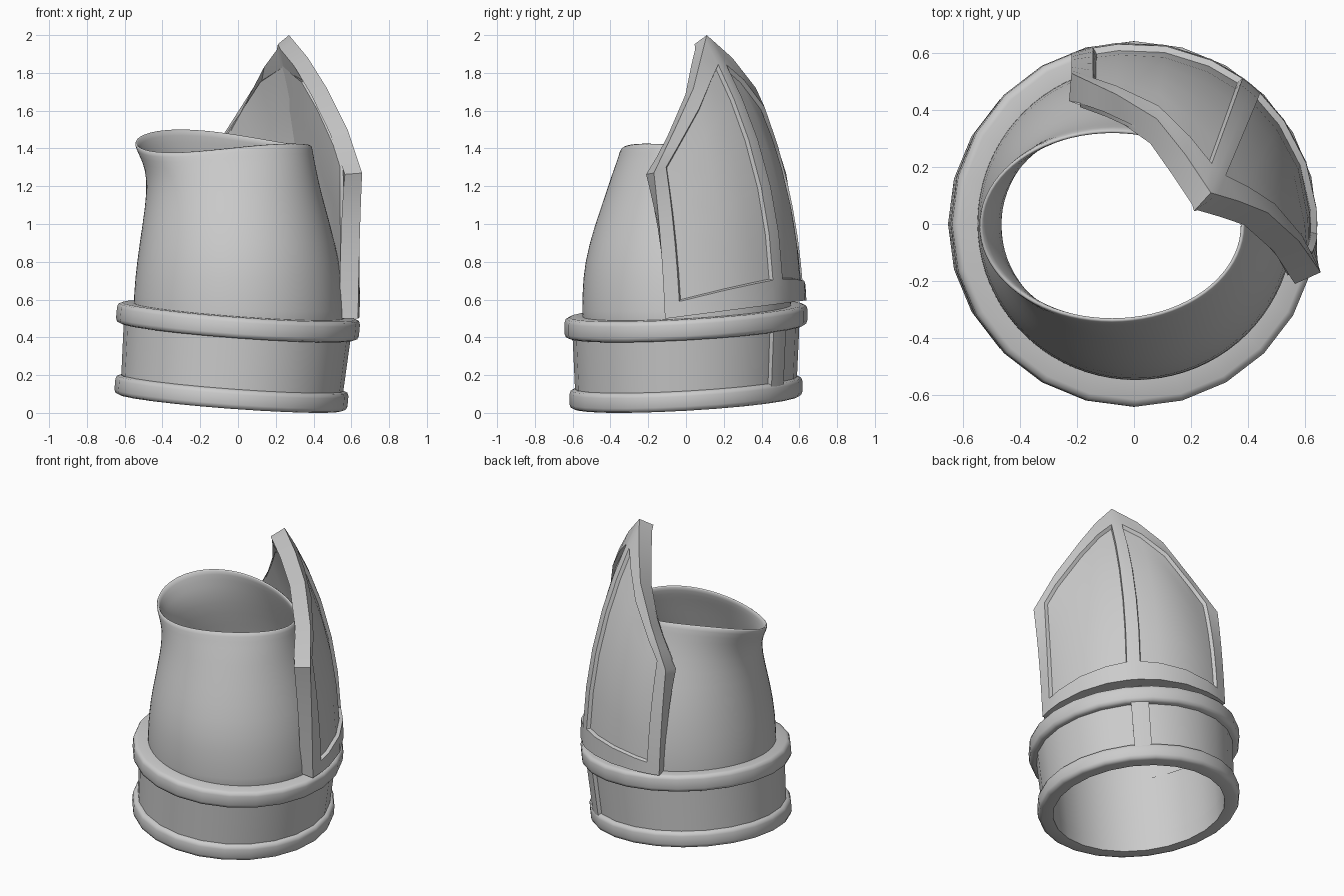
import bpy, bmesh
from math import sin, cos, pi, radians
from mathutils import Vector

if "Cube" in bpy.data.objects:
    bpy.data.objects.remove(bpy.data.objects["Cube"])

def make(name, verts, faces, angle=40):
    me = bpy.data.meshes.new(name)
    me.from_pydata(verts, [], faces)
    ob = bpy.data.objects.new(name, me)
    bpy.context.collection.objects.link(ob)
    bm = bmesh.new()
    bm.from_mesh(me)
    if all(len(e.link_faces) == 2 for e in bm.edges):
        bmesh.ops.recalc_face_normals(bm, faces=bm.faces)
    bm.to_mesh(me)
    bm.free()
    smooth(ob, angle)
    return ob

def smooth(ob, angle):
    bpy.ops.object.select_all(action='DESELECT')
    ob.select_set(True)
    bpy.context.view_layer.objects.active = ob
    bpy.ops.object.shade_smooth_by_angle(angle=radians(angle))

def ring(name, profile, cx, n=24, a0=0, a1=360):
    """Sweep a closed (radius, height) profile round a tilted circle."""
    full = a1 - a0 == 360
    cols, m = (n if full else n + 1), len(profile)
    verts = []
    for i in range(cols):
        a = radians(a0 + (a1 - a0) * i / n)
        for r, z in profile:
            x, y = r * cos(a), r * sin(a)
            verts.append((cx(z) + x, y, z - 0.074 * x + 0.056 * y))
    faces = [(i * m + j, (i + 1) % cols * m + j,
              (i + 1) % cols * m + (j + 1) % m, i * m + (j + 1) % m)
             for i in range(n) for j in range(m)]
    if not full:
        faces += [tuple(range(m)), tuple(range(n * m, (n + 1) * m))]
    return make(name, verts, faces, 60)

def rim_profile(ro, ri, zc, h):
    c, d = 0.025, 0.007
    return [(ri, zc - h), (ro - c, zc - h), (ro - d, zc - h + d), (ro, zc - h + c),
            (ro, zc + h - c), (ro - d, zc + h - d), (ro - c, zc + h), (ri, zc + h)]

# Tilted wrist band: two rounded rims, thin wall and a raised upright bar
def drift(z):
    return -0.035 + 0.035 * (z - 0.105) / 0.38

ring("lower_rim", rim_profile(0.617, 0.525, 0.107, 0.052), drift)
ring("upper_rim", rim_profile(0.643, 0.53, 0.485, 0.055), drift)
ring("band_wall", [(0.525, 0.1), (0.585, 0.1), (0.603, 0.49), (0.53, 0.49)], drift)
ring("band_bar", [(0.56, 0.12), (0.608, 0.12), (0.626, 0.47), (0.56, 0.47)],
     drift, n=3, a0=48, a1=58)

# Sleeve: stacked ovals (z, xmin, xmax, ymin, ymax), with an uneven slanted mouth
levels = [(0.45, -0.555, 0.567, -0.552, 0.56), (0.62, -0.555, 0.562, -0.552, 0.56),
          (0.8, -0.537, 0.54, -0.54, 0.54), (1.0, -0.507, 0.49, -0.485, 0.49),
          (1.18, -0.482, 0.44, -0.425, 0.42), (1.3, -0.492, 0.415, -0.388, 0.375),
          (1.38, -0.528, 0.4, -0.36, 0.35), (1.435, -0.553, 0.393, -0.347, 0.335)]
N = 40

def mouth(a):
    return (0.07 * cos(a - radians(110)) + 0.03 * cos(a + radians(50))
            + 0.03 * cos(2 * (a - radians(305))))

verts, faces = [], []
for z, x0, x1, y0, y1 in levels:
    w = max(0, (z - 0.6) / 0.835) ** 2
    for i in range(N):
        a = 2 * pi * i / N
        verts.append(((x0 + x1) / 2 + (x1 - x0) / 2 * cos(a),
                      (y0 + y1) / 2 + (y1 - y0) / 2 * sin(a), z + w * mouth(a)))
for k in range(len(levels) - 1):
    for i in range(N):
        j = (i + 1) % N
        faces.append((k * N + i, k * N + j, (k + 1) * N + j, (k + 1) * N + i))
sleeve = make("sleeve", verts, faces, 50)
sol = sleeve.modifiers.new("wall", 'SOLIDIFY')
sol.thickness, sol.offset = 0.02, -1
sub = sleeve.modifiers.new("round", 'SUBSURF')
sub.levels = sub.render_levels = 1

# Pointed guard plate: columns rise from a base arc to a peaked top edge
right_edge = [(0.27, 0.11, 2.0), (0.37, 0.08, 1.88), (0.47, 0.04, 1.72),
              (0.58, -0.06, 1.5), (0.657, -0.17, 1.27)]
left_edge = [(0.27, 0.11, 2.0), (0.18, 0.245, 1.88), (0.08, 0.37, 1.72),
             (-0.06, 0.455, 1.5), (-0.22, 0.53, 1.27)]

def top_point(t):
    pts = right_edge if t > 0 else left_edge
    s = abs(t) * 4
    k = min(int(s), 3)
    return Vector(pts[k]).lerp(Vector(pts[k + 1]), s - k)

def plate_point(t, v):
    a = radians(50 - 60 * t)
    b = Vector((0.645 * cos(a), 0.64 * sin(a), 0))
    b.z = 0.5 + 0.13 * (b.y + 0.1)
    top = top_point(t)
    c = b.lerp(top, 0.3 * abs(t)) * (1 + 0.16 * abs(t) * (1 - abs(t)))
    c.z = b.z + 0.55 * (top.z - b.z)
    return b * (1 - v) ** 2 + c * 2 * v * (1 - v) + top * v * v

half = [0.06, 0.25, 0.5, 0.75, 0.88, 1]
ts = [-t for t in reversed(half)] + [0] + half
vs = [0, 0.085, 0.25, 0.42, 0.6, 0.76, 0.9, 1]
R = len(vs)
verts = [plate_point(t, v) for t in ts for v in vs]
faces = [(i * R + j, i * R + j + 1, (i + 1) * R + j + 1, (i + 1) * R + j)
         for i in range(len(ts) - 1) for j in range(R - 1)]
plate = make("guard_plate", verts, faces)

# Sink one panel into each half, leaving the frame and centre ridge raised
bm = bmesh.new()
bm.from_mesh(plate.data)
bm.faces.ensure_lookup_table()
bm.normal_update()
panels = [[bm.faces[i * (R - 1) + j] for i in cols for j in range(1, R - 2)]
          for cols in (range(1, 5), range(7, 11))]
for panel in panels:
    bmesh.ops.inset_region(bm, faces=panel, thickness=0.008, depth=-0.022,
                           use_even_offset=True)
bm.to_mesh(plate.data)
bm.free()

# Give the plate its thickness, then keep its cut edges crisp
sol = plate.modifiers.new("thickness", 'SOLIDIFY')
sol.thickness, sol.offset = 0.1, -1
bpy.ops.object.select_all(action='DESELECT')
plate.select_set(True)
bpy.context.view_layer.objects.active = plate
bpy.ops.object.modifier_apply(modifier=sol.name)
smooth(plate, 40)
